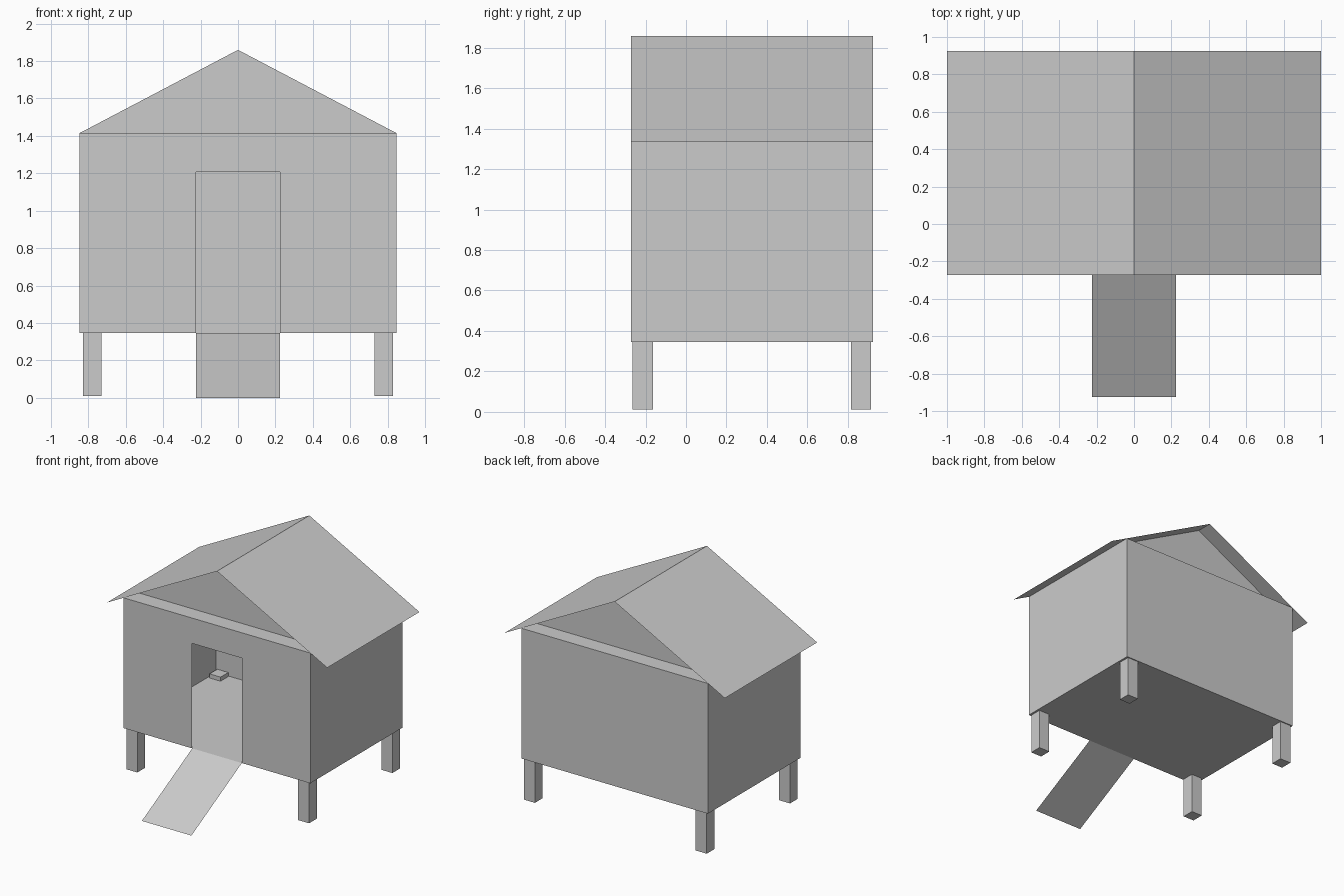
import bpy, bmesh

cube = bpy.data.objects.get("Cube")
if cube:
    bpy.data.objects.remove(cube)

# One plain grey for every part
grey = bpy.data.materials.new("plain grey")
grey.use_nodes = True
colour = (0.6, 0.6, 0.6, 1)
grey.diffuse_color = colour
grey.node_tree.nodes["Principled BSDF"].inputs["Base Color"].default_value = colour

# Main measurements
HALF, FRONT, BACK = 0.847, -0.272, 0.925
FLOOR, EAVE, RIDGE = 0.346, 1.415, 1.86
DOOR, DOOR_TOP = 0.225, 1.207
ROOF_HALF, ROOF_LOW = 1.0, 1.335
MID = (FRONT + BACK) / 2


def make_object(name, bm):
    mesh = bpy.data.meshes.new(name)
    bm.to_mesh(mesh)
    bm.free()
    mesh.materials.append(grey)
    obj = bpy.data.objects.new(name, mesh)
    bpy.context.collection.objects.link(obj)
    return obj


def sheets(name, polygons, weld=True):
    """Thin panels, each given by its corner points."""
    bm = bmesh.new()
    for points in polygons:
        bm.faces.new([bm.verts.new(p) for p in points])
    if weld:
        bmesh.ops.remove_doubles(bm, verts=bm.verts, dist=0.0001)
    return make_object(name, bm)


def box(name, centre, size):
    bm = bmesh.new()
    bmesh.ops.create_cube(bm, size=1)
    bmesh.ops.scale(bm, vec=size, verts=bm.verts)
    bmesh.ops.translate(bm, vec=centre, verts=bm.verts)
    return make_object(name, bm)


# Hollow house body with an open doorway in the front wall
outline = [(-HALF, FLOOR), (-DOOR, FLOOR), (-DOOR, DOOR_TOP), (DOOR, DOOR_TOP),
           (DOOR, FLOOR), (HALF, FLOOR), (HALF, EAVE), (-HALF, EAVE)]
front_wall = [(x, FRONT, z) for x, z in outline]
back_wall = [(HALF, BACK, FLOOR), (-HALF, BACK, FLOOR),
             (-HALF, BACK, EAVE), (HALF, BACK, EAVE)]
right_wall = [(-HALF, BACK, FLOOR), (-HALF, FRONT, FLOOR),
              (-HALF, FRONT, EAVE), (-HALF, BACK, EAVE)]
left_wall = [(HALF, FRONT, FLOOR), (HALF, BACK, FLOOR),
             (HALF, BACK, EAVE), (HALF, FRONT, EAVE)]
ceiling = [(-HALF, FRONT, EAVE), (HALF, FRONT, EAVE),
           (HALF, BACK, EAVE), (-HALF, BACK, EAVE)]
floor = [(-HALF, BACK, FLOOR), (HALF, BACK, FLOOR),
         (HALF, FRONT, FLOOR), (-HALF, FRONT, FLOOR)]
sheets("house_body", [front_wall, back_wall, right_wall, left_wall, ceiling, floor])

# Gables set back from the front and back walls
for name, side in (("front_gable", -1), ("back_gable", 1)):
    y = MID + side * (BACK - MID - 0.135)
    sheets(name, [[(side * HALF, y, EAVE), (-side * HALF, y, EAVE), (0, y, RIDGE)]])

# Thin pitched roof with overhanging eaves
sheets("roof", [
    [(-ROOF_HALF, FRONT, ROOF_LOW), (0, FRONT, RIDGE), (0, BACK, RIDGE), (-ROOF_HALF, BACK, ROOF_LOW)],
    [(0, FRONT, RIDGE), (ROOF_HALF, FRONT, ROOF_LOW), (ROOF_HALF, BACK, ROOF_LOW), (0, BACK, RIDGE)],
])

# Entrance ramp
sheets("ramp", [[(-DOOR, -0.925, 0), (DOOR, -0.925, 0), (DOOR, FRONT, FLOOR), (-DOOR, FRONT, FLOOR)]])

# Four legs, poking slightly through the floor
for x_name, sx in (("left", 1), ("right", -1)):
    for y_name, sy in (("front", -1), ("back", 1)):
        box(f"{y_name}_{x_name}_leg", (sx * 0.78, MID + sy * 0.54, 0.195), (0.1, 0.1, 0.37))
